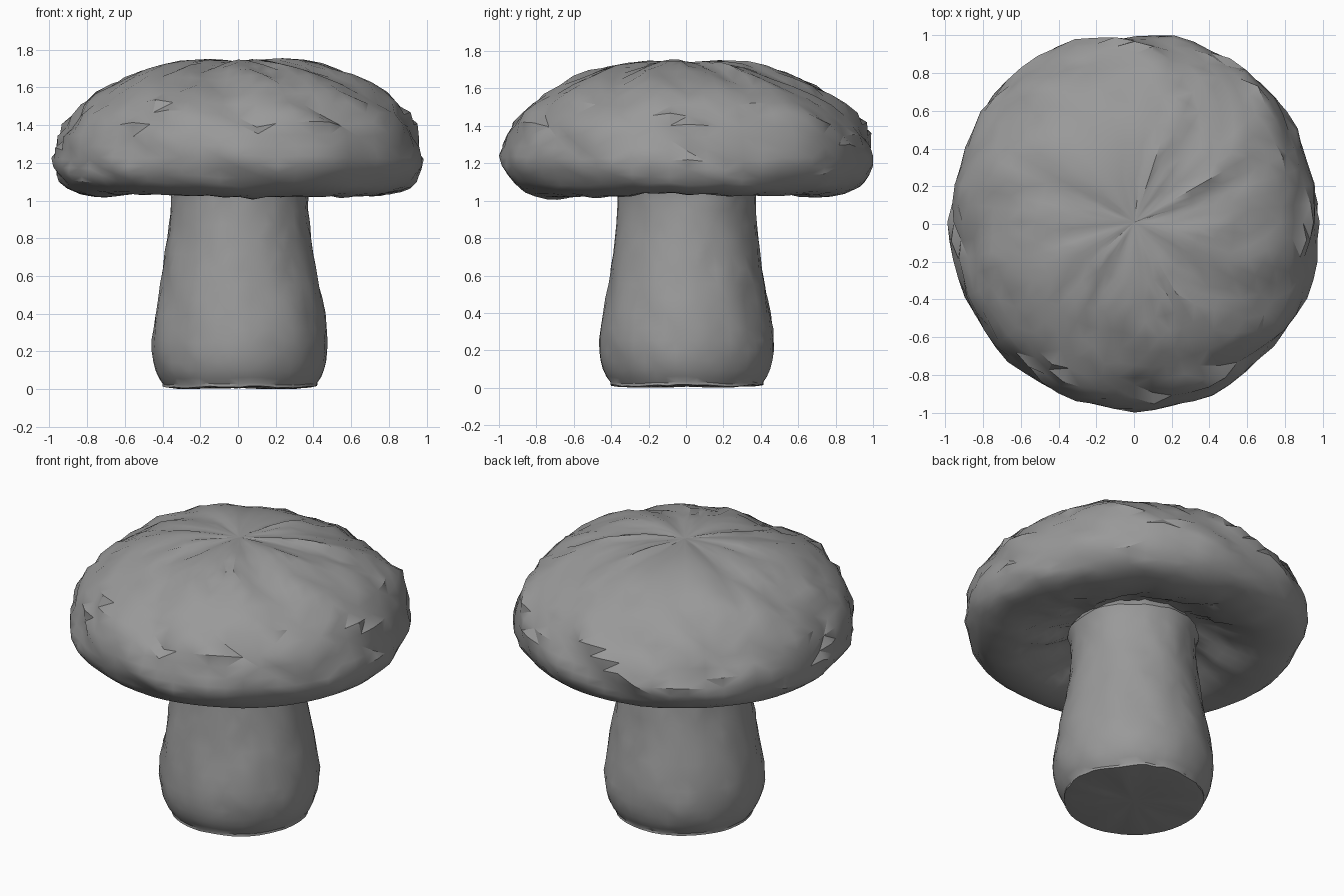
import bpy
import bmesh
import math
from mathutils import Vector, noise

default_cube = bpy.data.objects.get("Cube")
if default_cube:
    bpy.data.objects.remove(default_cube, do_unlink=True)

grey = bpy.data.materials.new("mushroom grey")
grey.use_nodes = True
colour = (0.32, 0.32, 0.32, 1)
grey.diffuse_color = colour
grey.node_tree.nodes["Principled BSDF"].inputs["Base Color"].default_value = colour


def resample(profile, steps):
    """Round off a profile with a Catmull-Rom curve."""
    pts = [Vector(p) for p in profile]
    pts = [pts[0]] + pts + [pts[-1]]
    out = []
    for a, b, c, d in zip(pts, pts[1:], pts[2:], pts[3:]):
        for s in range(steps):
            t = s / steps
            out.append(0.5 * (2 * b + (c - a) * t + (2 * a - 5 * b + 4 * c - d) * t * t
                              + (3 * b - a - 3 * c + d) * t ** 3))
    return out + [pts[-1]]


def rough_lathe(name, profile, sides, rough, seed, low, high, twist):
    """Spin a profile, roughen it with slanted ridges, then fit it to its bounds."""
    bm = bmesh.new()
    rings = []
    for radius, z in resample(profile, 2):
        if radius < 0.001:
            rings.append([bm.verts.new((0, 0, z))] * sides)
            continue
        ring = []
        for i in range(sides):
            angle = math.tau * i / sides
            slant = angle + twist * z
            place = Vector((math.cos(slant) * 4, math.sin(slant) * 4, z * 5 + seed))
            broad = noise.noise(place * 0.6)
            fine = noise.noise(place * Vector((1, 1, 1)).length + Vector((radius * 3, 0, 0)))
            fade = min(1, radius / 0.3)
            push = rough * fade * (broad + 0.7 * fine)
            r = radius + push * (0.4 + 0.6 * min(1, radius))
            ring.append(bm.verts.new((r * math.cos(angle), r * math.sin(angle),
                                      z + push * 0.6)))
        rings.append(ring)
    for lower, upper in zip(rings, rings[1:]):
        for i in range(sides):
            j = (i + 1) % sides
            corners = list(dict.fromkeys((lower[i], lower[j], upper[j], upper[i])))
            if len(corners) > 2:
                bm.faces.new(corners)
    # Fit to the overall size
    for axis in range(3):
        values = [v.co[axis] for v in bm.verts]
        start, span = min(values), max(values) - min(values)
        for v in bm.verts:
            v.co[axis] = low[axis] + (v.co[axis] - start) / span * (high[axis] - low[axis])
    bmesh.ops.triangulate(bm, faces=bm.faces[:])
    bmesh.ops.recalc_face_normals(bm, faces=bm.faces[:])
    mesh = bpy.data.meshes.new(name)
    bm.to_mesh(mesh)
    bm.free()
    mesh.materials.append(grey)
    obj = bpy.data.objects.new(name, mesh)
    bpy.context.collection.objects.link(obj)
    bpy.ops.object.select_all(action='DESELECT')
    obj.select_set(True)
    bpy.context.view_layer.objects.active = obj
    bpy.ops.object.shade_smooth_by_angle(angle=math.radians(35))
    return obj


# Cap: hollow underside, rolled rim and low dome
cap_profile = [(0, 1.15), (0.36, 1.14), (0.52, 1.07), (0.66, 1.02), (0.78, 1.015),
               (0.89, 1.05), (0.95, 1.12), (0.98, 1.22), (0.95, 1.34), (0.88, 1.45),
               (0.76, 1.56), (0.6, 1.65), (0.42, 1.71), (0.22, 1.74), (0, 1.735)]
rough_lathe("cap", cap_profile, 60, 0.045, 3.0,
            (-0.99, -1, 1.005), (0.985, 1, 1.755), 1.5)

# Stem: flat base, bulging foot and narrower neck
stem_profile = [(0, 0.01), (0.37, 0.01), (0.41, 0.03), (0.45, 0.1), (0.47, 0.2),
                (0.465, 0.32), (0.44, 0.48), (0.41, 0.64), (0.385, 0.8),
                (0.37, 0.95), (0.37, 1.06), (0.36, 1.16), (0, 1.17)]
rough_lathe("stem", stem_profile, 48, 0.018, 11.0,
            (-0.46, -0.465, 0), (0.475, 0.47, 1.17), 0.8)
